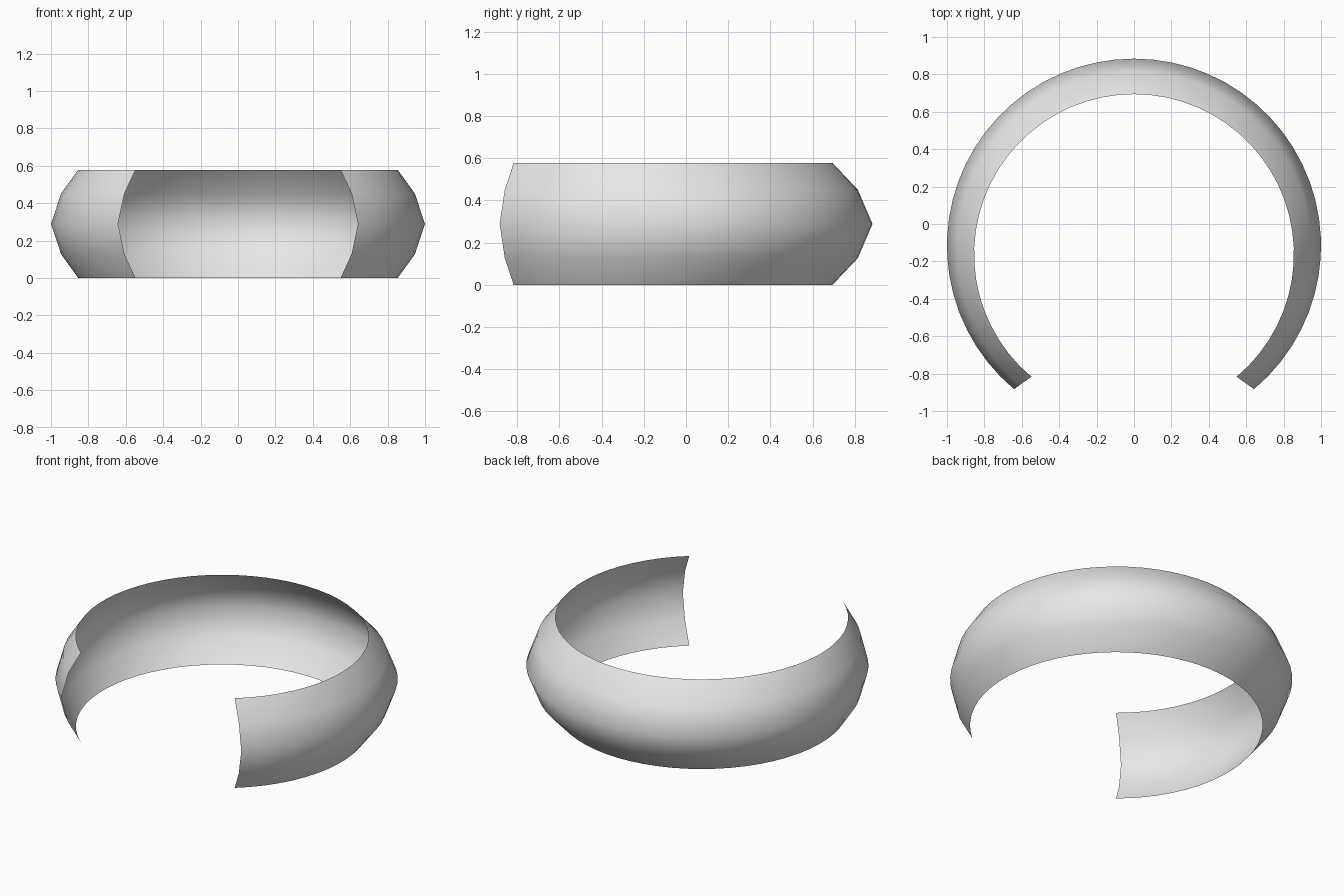
import bpy
import bmesh
from math import radians, sin, cos

cube = bpy.data.objects.get("Cube")
if cube:
    bpy.data.objects.remove(cube)

HEIGHT = 0.578
CENTRE_Y = -0.116     # centre of the widest arc
PINCH_Y = -0.425      # point the rims shrink towards
END_ANGLE = -50.1     # opening faces the front
SEGMENTS = 48

# Bulged section: (share of height, scale of the arc)
section = [(0, 0.855), (0.22, 0.947), (0.5, 1), (0.78, 0.947), (1, 0.855)]

# Steel material
steel = bpy.data.materials.new("plain_grey")
steel.use_nodes = True
grey = (0.8, 0.8, 0.8, 1)
steel.diffuse_color = grey
steel.node_tree.nodes["Principled BSDF"].inputs["Base Color"].default_value = grey

# Open band: one arc per section point, bridged with quads
bm = bmesh.new()
rows = []
for share, scale in section:
    row = []
    for i in range(SEGMENTS + 1):
        a = radians(END_ANGLE + (180 - 2 * END_ANGLE) * i / SEGMENTS)
        y = PINCH_Y + (CENTRE_Y + sin(a) - PINCH_Y) * scale
        row.append(bm.verts.new((cos(a) * scale, y, share * HEIGHT)))
    rows.append(row)
for low, high in zip(rows, rows[1:]):
    for i in range(SEGMENTS):
        face = bm.faces.new((low[i], low[i + 1], high[i + 1], high[i]))
        face.smooth = True

mesh = bpy.data.meshes.new("open_band")
bm.to_mesh(mesh)
bm.free()
mesh.materials.append(steel)
band = bpy.data.objects.new("open_band", mesh)
bpy.context.scene.collection.objects.link(band)
